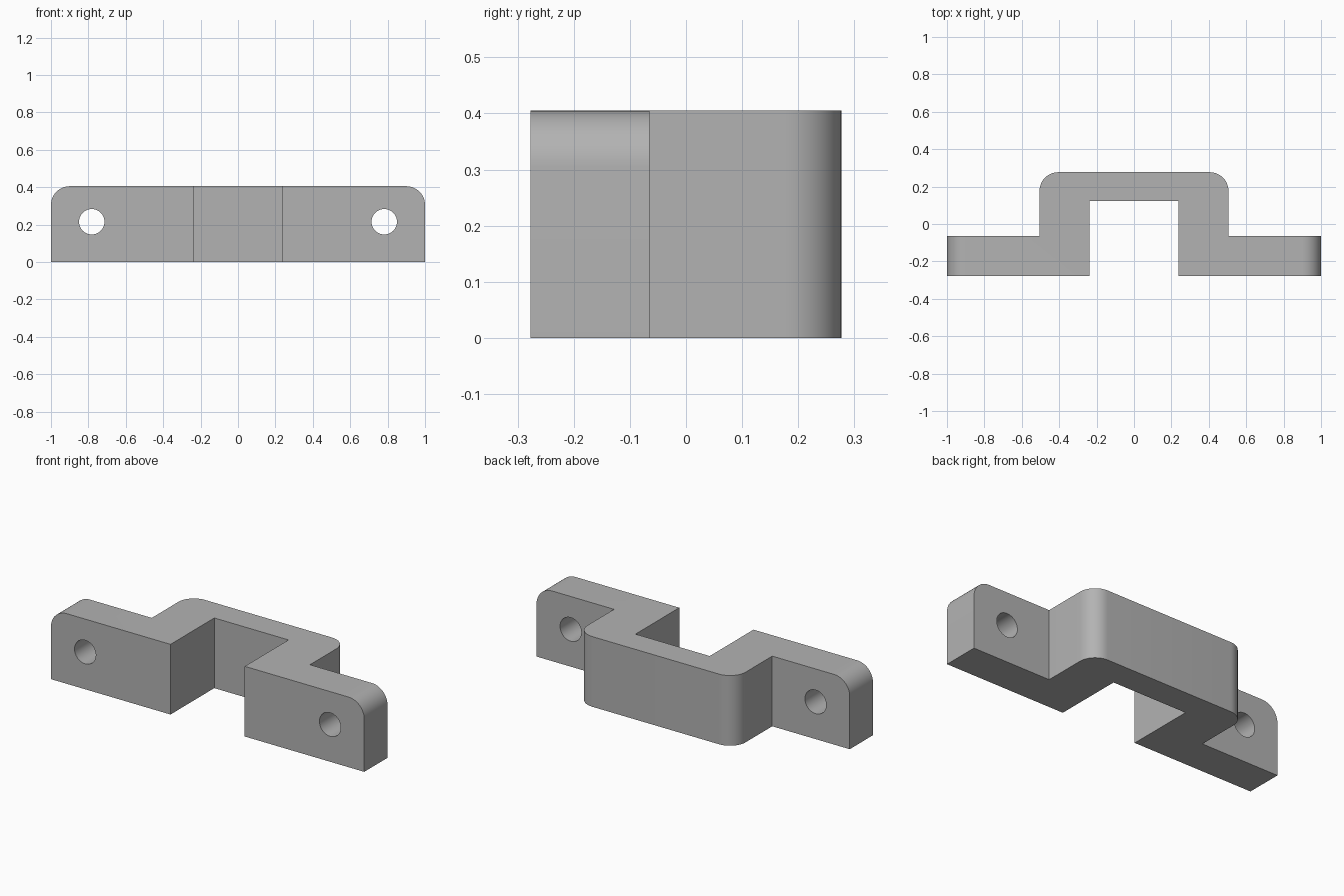
import bpy, bmesh, math

cube = bpy.data.objects.get("Cube")
if cube:
    bpy.data.objects.remove(cube, do_unlink=True)

HEIGHT, BACK, FRONT = 0.405, 0.277, -0.277
FILLET = 0.1

grey = bpy.data.materials.new("plain grey")
grey.use_nodes = True
colour = (0.45, 0.45, 0.45, 1)
grey.diffuse_color = colour
grey.node_tree.nodes["Principled BSDF"].inputs["Base Color"].default_value = colour

# Hat-shaped plan outline, mirrored from its left half
half = [(0.237, 0.122), (0.237, FRONT), (1, FRONT), (1, -0.065), (0.505, -0.065), (0.505, BACK)]
outline = half + [(-x, y) for x, y in reversed(half)]

bm = bmesh.new()
base = bm.faces.new([bm.verts.new((x, y, 0)) for x, y in outline])
top = bmesh.ops.extrude_face_region(bm, geom=[base])["geom"]
bmesh.ops.translate(bm, vec=(0, 0, HEIGHT), verts=[v for v in top if isinstance(v, bmesh.types.BMVert)])
bmesh.ops.recalc_face_normals(bm, faces=bm.faces[:])


# Round the back corners of the bridge and the upper outer corners of the ears
def is_rounded(edge):
    a, b = (v.co for v in edge.verts)
    back_corner = abs(a.z - b.z) > 0.1 and min(a.y, b.y) > BACK - 0.001
    ear_corner = min(a.z, b.z) > HEIGHT - 0.001 and min(abs(a.x), abs(b.x)) > 0.999
    return back_corner or ear_corner


bmesh.ops.bevel(bm, geom=[e for e in bm.edges if is_rounded(e)], offset=FILLET,
                offset_type='OFFSET', segments=12, profile=0.5, affect='EDGES')
mesh = bpy.data.meshes.new("mounting_bracket")
bm.to_mesh(mesh)
bm.free()
mesh.materials.append(grey)
bracket = bpy.data.objects.new("mounting_bracket", mesh)
bpy.context.collection.objects.link(bracket)

# Screw holes through both ears
cutters = []
for side, name in ((1, "left"), (-1, "right")):
    bpy.ops.mesh.primitive_cylinder_add(vertices=48, radius=0.068, depth=0.5,
                                        location=(side * 0.782, -0.17, 0.215),
                                        rotation=(math.pi / 2, 0, 0))
    cutter = bpy.context.object
    cutter.name = name + "_hole_cutter"
    cutter.hide_render = True
    cutter.data.materials.append(grey)
    cutters.append(cutter)
    hole = bracket.modifiers.new(name + "_hole", 'BOOLEAN')
    hole.operation = 'DIFFERENCE'
    hole.solver = 'EXACT'
    hole.object = cutter

bpy.ops.object.select_all(action='DESELECT')
bracket.select_set(True)
bpy.context.view_layer.objects.active = bracket
for modifier in list(bracket.modifiers):
    bpy.ops.object.modifier_apply(modifier=modifier.name)
for cutter in cutters:
    bpy.data.objects.remove(cutter, do_unlink=True)
bpy.ops.object.shade_smooth_by_angle(angle=math.radians(30))
